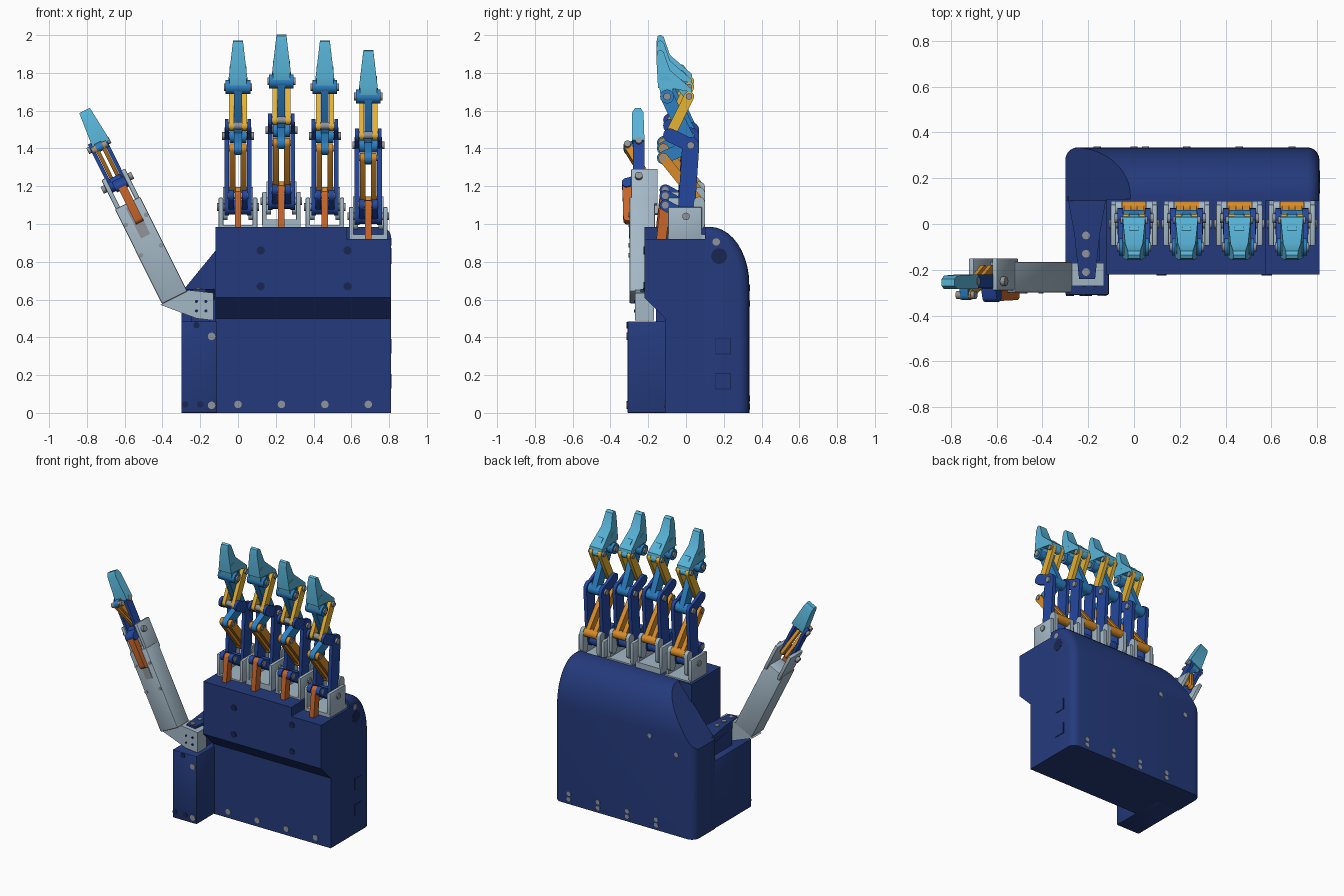
import bpy, bmesh
from math import radians, cos, sin, atan2, pi
from mathutils import Matrix, Vector

cube = bpy.data.objects.get("Cube")
if cube:
    bpy.data.objects.remove(cube)


def material(name, hexcode):
    rgb = [int(hexcode[i:i + 2], 16) / 255 for i in (0, 2, 4)]
    lin = [c / 12.92 if c < 0.04 else ((c + 0.055) / 1.055) ** 2.4 for c in rgb] + [1]
    m = bpy.data.materials.new(name)
    m.use_nodes = True
    m.diffuse_color = lin
    m.node_tree.nodes["Principled BSDF"].inputs["Base Color"].default_value = lin
    return m


NAVY = material("navy", "243a7c")
DARK = material("dark_navy", "1a2650")
ROYAL = material("royal_blue", "2448a0")
BLUE = material("bright_blue", "2c80c4")
CYAN = material("cyan", "58b4d8")
GOLD = material("gold", "e6b234")
AMBER = material("amber", "d88c28")
RUST = material("rust_orange", "c8662a")
GREY = material("light_grey", "a4b8c6")
STEEL = material("steel", "90949a")

HOME = Matrix.Identity(4)
TURN = Matrix.Rotation(radians(90), 4, 'Z')      # profile becomes (-x, z), depth along y
FLAT = Matrix.Rotation(radians(-90), 4, 'Y')     # profile becomes (y, -x), depth along z


def finish(name, bm, mat, frame):
    bmesh.ops.recalc_face_normals(bm, faces=bm.faces)
    me = bpy.data.meshes.new(name)
    bm.to_mesh(me)
    bm.free()
    me.shade_smooth()
    me.set_sharp_from_angle(angle=radians(32))
    me.materials.append(mat)
    ob = bpy.data.objects.new(name, me)
    ob.matrix_world = frame
    bpy.context.collection.objects.link(ob)
    return ob


def extrude(pts, x0, x1):
    bm = bmesh.new()
    face = bm.faces.new([bm.verts.new((x0, y, z)) for y, z in pts])
    new = bmesh.ops.extrude_face_region(bm, geom=[face])["geom"]
    bmesh.ops.translate(bm, vec=(x1 - x0, 0, 0),
                        verts=[v for v in new if isinstance(v, bmesh.types.BMVert)])
    return bm


def prism(name, pts, x0, x1, mat, frame=HOME, bevel=0):
    bm = extrude(pts, x0, x1)
    if bevel:
        bmesh.ops.bevel(bm, geom=bm.edges[:], offset=bevel, segments=2,
                        profile=0.5, affect='EDGES')
    return finish(name, bm, mat, frame)


def box(name, x, y, z, mat, frame=HOME, bevel=0):
    pts = [(y[0], z[0]), (y[1], z[0]), (y[1], z[1]), (y[0], z[1])]
    return prism(name, pts, x[0], x[1], mat, frame, bevel)


def link(name, p, q, r, x0, x1, mat, frame=HOME):
    """Bar with round ends from p to q; a cylinder when p equals q."""
    a = atan2(q[1] - p[1], q[0] - p[0])
    n = 8
    pts = []
    for c, start, last in ((q, a - pi / 2, p == q), (p, a + pi / 2, p == q)):
        for i in range(n if last else n + 1):
            t = start + pi * i / n
            pts.append((c[0] + r * cos(t), c[1] + r * sin(t)))
    return prism(name, pts, x0, x1, mat, frame)


def pair(name, p, q, r, x0, x1, mat, frame):
    for side, s in (("left", 1), ("right", -1)):
        link(f"{name}_{side}", p, q, r, s * x0, s * x1, mat, frame)


def pin(name, p, r, half, mat, frame):
    link(name, p, p, r, -half, half, mat, frame)


def tip(name, pts, half, z0, z1, end, frame):
    """Fingertip that narrows towards its end."""
    bm = extrude(pts, -half, half)
    bmesh.ops.subdivide_edges(bm, edges=[e for e in bm.edges if abs(e.verts[0].co.x - e.verts[1].co.x) > half], cuts=1)
    for v in bm.verts:
        t = min(1, max(0, (v.co.z - z0) / (z1 - z0)))
        v.co.x *= 1 + (end - 1) * t
    finish(name, bm, CYAN, frame)


# Rounded rear housing
R = 0.21
prof = [(0.10, 0), (0.335, 0)]
prof += [(0.125 + R * cos(radians(a)), 0.68 + 0.305 * sin(radians(a))) for a in range(0, 91, 9)]
prof.append((0.10, 0.985))
bm = extrude(prof, -0.30, 0.81)
rim = [e for e in bm.edges if abs(e.verts[0].co.x - e.verts[1].co.x) < 1e-4
       and max(v.co.z for v in e.verts) > 0.01 and max(v.co.y for v in e.verts) > 0.11]
bmesh.ops.bevel(bm, geom=rim, offset=0.055, segments=5, profile=0.5, affect='EDGES')
cut = bmesh.ops.bisect_plane(bm, geom=bm.verts[:] + bm.edges[:] + bm.faces[:], clear_outer=True,
                             plane_co=(-0.29, 0, 0.65), plane_no=(-0.33, 0, 0.27))
bmesh.ops.holes_fill(bm, edges=[e for e in bm.edges if e.is_boundary])
finish("rear_housing", bm, NAVY, HOME)

# Front housing, one bay for each finger
FINGERS = (("index", 0, 0), ("middle", 0.23, 0.03), ("ring", 0.46, 0), ("little", 0.69, -0.05))
edges = (-0.12, 0.115, 0.345, 0.575, 0.81)
for i, (fname, fx, dz) in enumerate(FINGERS):
    top = 0.97 + dz if dz < 0 else 0.985
    prism(f"{fname}_bay", [(0.11, 0), (-0.11, 0), (-0.11, 0.50), (-0.22, 0.61), (-0.22, top), (0.11, top)],
          edges[i], edges[i + 1], NAVY)

# Thumb side housing and its mounting plate
box("thumb_housing", (-0.30, -0.11), (-0.31, 0.12), (0, 0.485), NAVY, bevel=0.006)
prism("thumb_mount", [(0.12, 0.29), (0.12, 0.12), (-0.05, 0.15), (-0.24, 0.17), (-0.24, 0.24), (-0.05, 0.26)],
      0.60, 0.655, NAVY, FLAT)
box("thumb_mount_post", (-0.25, -0.15), (-0.16, 0.12), (0.48, 0.61), NAVY)
for y in (-0.05, -0.13, -0.21):
    link("mount_screw", (y, 0.21), (y, 0.21), 0.017, 0.65, 0.66, STEEL, FLAT)


def dot(name, x, z, y, r, mat):
    link(name, (-x, z), (-x, z), r, y - 0.004, y + 0.004, mat, TURN)


# Housing screws and holes
for _, fx, _ in FINGERS:
    dot("front_screw", fx, 0.045, -0.11, 0.02, STEEL)
    for z in (0.035, 0.075):
        dot("rear_screw", fx, z, 0.335, 0.016, STEEL)
for x in (0.12, 0.58):
    for z in (0.67, 0.86):
        dot("front_hole", x, z, -0.22, 0.022, DARK)
for x, z in ((0.05, 0.66), (-0.16, 0.58)):
    dot("rear_upper_screw", x, z, 0.335, 0.016, STEEL)
for z in (0.04, 0.405):
    dot("thumb_housing_screw", -0.14, z, -0.31, 0.02, STEEL)
for x, z in ((-0.28, 0.045), (-0.20, 0.045), (-0.22, 0.465)):
    dot("thumb_housing_hole", x, z, -0.31, 0.017, DARK)
link("side_hole", (0.175, 0.83), (0.175, 0.83), 0.042, 0.78, 0.812, DARK)
link("side_screw", (0.16, 0.905), (0.16, 0.905), 0.02, 0.78, 0.812, STEEL)
for z in (0.125, 0.31):
    box("side_window_rim", (0.806, 0.811), (0.153, 0.237), (z, z + 0.085), DARK)
    box("side_window", (0.806, 0.813), (0.157, 0.233), (z + 0.004, z + 0.081), NAVY)


# Fingers: crossed bar linkages driven by a push rod
def finger(name, x, dz):
    f = Matrix.Translation((x, 0, dz))
    knuckle, middle, distal = (0, 1.09), (0.025, 1.466), (-0.10, 1.725)
    base_ear, crank, front_ear, hook = (0.07, 1.165), (-0.12, 1.40), (-0.085, 1.52), (0.016, 1.725)
    pusher = (-0.11, 1.15)

    box(f"{name}_base", (-0.10, 0.10), (-0.095, 0.10), (0.94, 0.995), GREY, f)
    for s in (-1, 1):
        box(f"{name}_base_side", sorted((s * 0.078, s * 0.102)), (-0.095, 0.085), (0.96, 1.14), GREY, f, 0.006)
        link(f"{name}_base_ear", (0.07, 1.05), base_ear, 0.03, s * 0.055, s * 0.08, GREY, f)
    pin(f"{name}_knuckle_pin", knuckle, 0.02, 0.11, STEEL, f)

    pair(f"{name}_lower_bone", knuckle, middle, 0.045, 0.047, 0.072, ROYAL, f)
    pair(f"{name}_lower_bone_ear", middle, front_ear, 0.036, 0.05, 0.07, ROYAL, f)
    pair(f"{name}_lower_bone_arm", knuckle, pusher, 0.03, 0.02, 0.05, ROYAL, f)
    pin(f"{name}_lower_bone_hub", knuckle, 0.04, 0.06, ROYAL, f)
    pin(f"{name}_front_ear_pin", front_ear, 0.02, 0.06, STEEL, f)
    pin(f"{name}_middle_pin", middle, 0.02, 0.085, STEEL, f)
    pin(f"{name}_push_pin", pusher, 0.018, 0.055, STEEL, f)

    pair(f"{name}_lower_link", base_ear, crank, 0.026, 0.014, 0.044, AMBER, f)
    pin(f"{name}_lower_link_pin", base_ear, 0.03, 0.053, AMBER, f)
    pin(f"{name}_crank_pin", crank, 0.016, 0.05, STEEL, f)

    link(f"{name}_upper_bone", middle, distal, 0.036, -0.02, 0.02, BLUE, f)
    link(f"{name}_upper_bone_crank", middle, crank, 0.034, -0.02, 0.02, BLUE, f)
    pin(f"{name}_upper_bone_hub", middle, 0.037, 0.046, BLUE, f)
    pin(f"{name}_upper_bone_end", distal, 0.037, 0.065, BLUE, f)
    pin(f"{name}_distal_pin", distal, 0.02, 0.075, STEEL, f)

    pair(f"{name}_upper_link", front_ear, hook, 0.027, 0.022, 0.048, GOLD, f)
    pin(f"{name}_hook_pin", hook, 0.017, 0.06, STEEL, f)
    tip(f"{name}_tip", [(-0.148, 1.77), (-0.157, 1.93), (-0.15, 1.965), (-0.135, 1.972), (-0.118, 1.96),
                        (-0.085, 1.865), (0.03, 1.765), (0.035, 1.735), (0.02, 1.75), (-0.06, 1.765)],
        0.05, 1.77, 1.97, 0.52, f)
    link(f"{name}_tip_hook", (-0.03, 1.79), hook, 0.026, -0.02, 0.02, CYAN, f)
    link(f"{name}_tip_root", (-0.11, 1.80), distal, 0.034, -0.045, 0.045, CYAN, f)
    link(f"{name}_push_rod", (-0.135, 0.93), pusher, 0.026, -0.017, 0.017, RUST, f)


for args in FINGERS:
    finger(*args)

# Thumb base bracket
prism("thumb_bracket", [(0.41, 0.572), (0.26, 0.65), (0.13, 0.635), (0.13, 0.49), (0.22, 0.50)],
      -0.27, -0.17, GREY, TURN)
for x in (-0.22, -0.17):
    for z in (0.54, 0.59):
        dot("bracket_hole", x, z, -0.27, 0.008, DARK)

# Thumb, built upright in a tilted frame
T = Matrix.Translation((-0.335, 0, 0.61)) @ Matrix.Rotation(radians(-26.5), 4, 'Y')
box("thumb_arm", (-0.075, 0.075), (-0.30, -0.165), (0, 0.56), GREY, T, 0.008)
for s in (-1, 1):
    box("thumb_arm_fork", sorted((s * 0.045, s * 0.07)), (-0.29, -0.15), (0.52, 0.73), GREY, T, 0.006)
    for h in (0.28, 0.46):
        link("thumb_arm_screw", (s * 0.06, h), (s * 0.06, h), 0.012, -0.304, -0.29, STEEL, T @ TURN)
box("thumb_arm_slot", (-0.02, 0.035), (-0.303, -0.295), (0.36, 0.54), STEEL, T)
root, knuckle, top, ear = (-0.20, 0.69), (-0.25, 0.68), (-0.25, 0.90), (-0.31, 0.89)
pin("thumb_root_pin", knuckle, 0.02, 0.09, STEEL, T)
pair("thumb_bone", knuckle, top, 0.03, 0.03, 0.05, ROYAL, T)
pin("thumb_bone_hub", knuckle, 0.036, 0.045, ROYAL, T)
pin("thumb_top_pin", top, 0.018, 0.066, STEEL, T)
pair("thumb_link", root, ear, 0.02, 0.008, 0.028, AMBER, T)
pin("thumb_link_pin", ear, 0.018, 0.045, STEEL, T)
link("thumb_bone_arm", knuckle, (-0.315, 0.66), 0.025, -0.025, 0.045, ROYAL, T)
link("thumb_push_rod", (-0.31, 0.46), (-0.315, 0.66), 0.022, -0.01, 0.035, RUST, T)
link("thumb_tip_arm", top, ear, 0.022, -0.02, 0.02, BLUE, T)
S = T @ Matrix.Translation((0.015, 0, 0))
tip("thumb_tip", [(-0.285, 0.90), (-0.285, 1.07), (-0.27, 1.10), (-0.24, 1.10), (-0.225, 1.07), (-0.22, 0.90)],
    0.05, 0.92, 1.10, 0.62, S)
